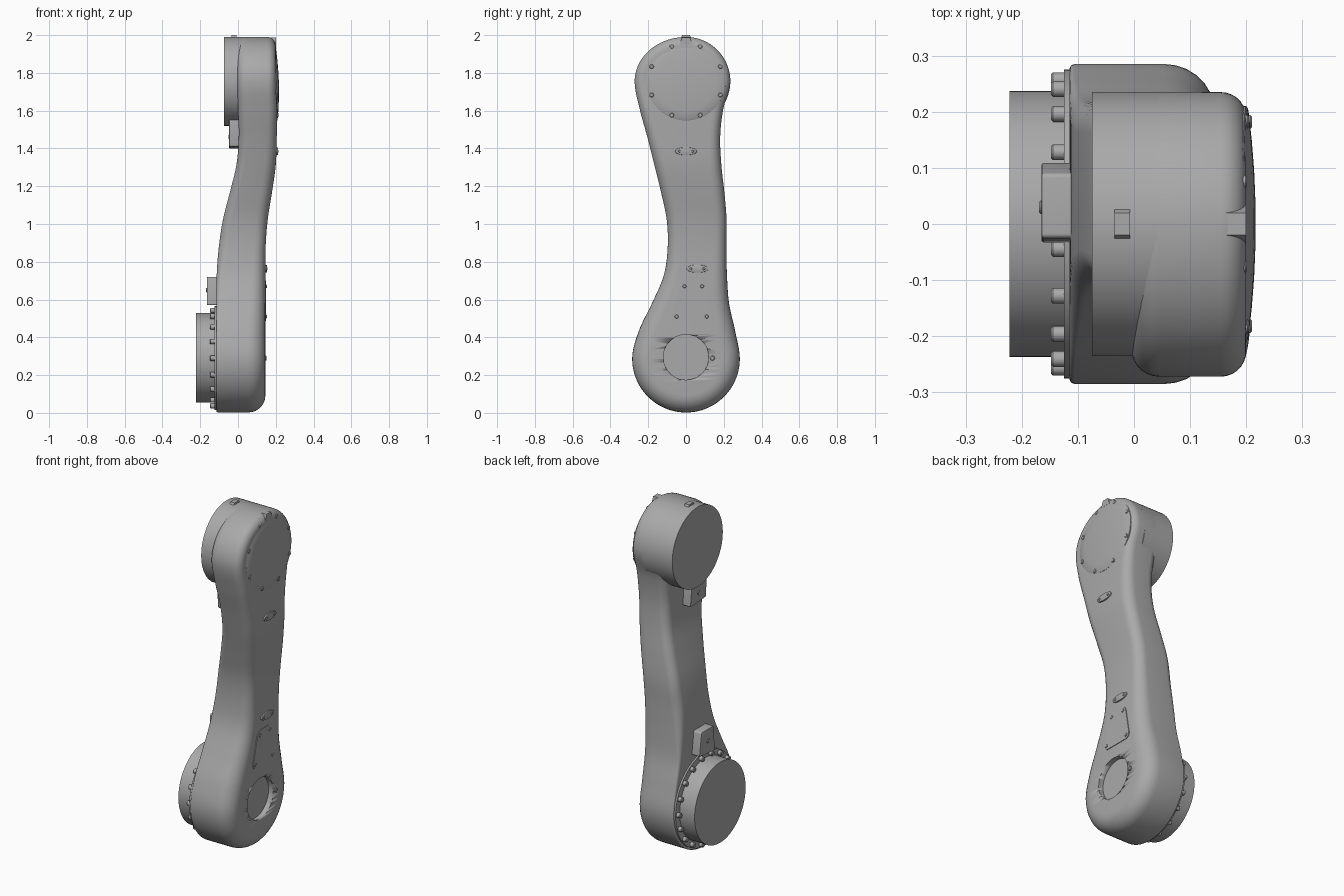
import bpy, bmesh, math
from mathutils import Matrix, Vector

cube = bpy.data.objects.get("Cube")
if cube:
    bpy.data.objects.remove(cube, do_unlink=True)

grey = bpy.data.materials.new("cast grey")
grey.use_nodes = True
color = (0.4, 0.4, 0.4, 1)
grey.diffuse_color = color
grey.node_tree.nodes["Principled BSDF"].inputs["Base Color"].default_value = color

BOTTOM, TOP = 0.287, 1.755      # heights of the two joint axes
R_BOTTOM, R_TOP = 0.285, 0.235  # joint radii


def finish(name, bm):
    bmesh.ops.recalc_face_normals(bm, faces=bm.faces)
    mesh = bpy.data.meshes.new(name)
    bm.to_mesh(mesh)
    bm.free()
    mesh.materials.append(grey)
    obj = bpy.data.objects.new(name, mesh)
    bpy.context.collection.objects.link(obj)
    for other in bpy.context.selected_objects:
        other.select_set(False)
    obj.select_set(True)
    bpy.context.view_layer.objects.active = obj
    bpy.ops.object.shade_smooth_by_angle(angle=math.radians(35))
    return obj


def lathe(name, profile, centre, segments=64, tilt=0):
    """Turn (x, radius) pairs around the x axis."""
    bm = bmesh.new()
    rings = []
    for x, r in profile:
        angles = [math.tau * k / segments for k in range(segments)]
        rings.append([bm.verts.new((x, r * math.cos(a), r * math.sin(a))) for a in angles])
    for a, b in zip(rings, rings[1:]):
        for k in range(segments):
            n = (k + 1) % segments
            bm.faces.new((a[k], a[n], b[n], b[k]))
    bm.faces.new(rings[0])
    bm.faces.new(rings[-1])
    bm.transform(Matrix.Translation(centre) @ Matrix.Rotation(tilt, 4, "Y"))
    return finish(name, bm)


def cylinder(name, x0, x1, r, y, z, segments=64):
    return lathe(name, [(x0, r), (x1, r)], (0, y, z), segments)


def bolt(name, x0, x1, r, y, z):
    """Round screw head with a small chamfer on its outer end."""
    tip = x1 - math.copysign(r * 0.25, x1 - x0)
    return lathe(name, [(x0, r), (tip, r), (x1, r * 0.75)], (0, y, z), 12)


def plate(name, outline, x0, x1, corner=0, edge=0):
    """Extrude a (y, z) outline along x, rounding its corners and outer edge."""
    bm = bmesh.new()
    face = bm.faces.new([bm.verts.new((x0, y, z)) for y, z in outline])
    new = bmesh.ops.extrude_face_region(bm, geom=[face])["geom"]
    bmesh.ops.translate(bm, verts=[v for v in new if isinstance(v, bmesh.types.BMVert)],
                        vec=(x1 - x0, 0, 0))
    if corner:
        sides = [e for e in bm.edges if abs(e.verts[0].co.x - e.verts[1].co.x) > 1e-4]
        bmesh.ops.bevel(bm, geom=sides, offset=corner, segments=5, affect="EDGES", profile=0.5)
    if edge:
        rim = [e for e in bm.edges if all(abs(v.co.x - x1) < 1e-4 for v in e.verts)]
        bmesh.ops.bevel(bm, geom=rim, offset=edge, segments=2, affect="EDGES", profile=0.5)
    return finish(name, bm)


# Arm sections at even heights between the joints
SECTIONS = {
    "left": (-.285, -.25, -.18, -.118, -.097, -.102, -.132, -.168, -.205, -.245, -.272),
    "right": (.285, .26, .228, .217, .214, .215, .203, .187, .181, .197, .235),
    "inner": (-.115, -.115, -.115, -.113, -.102, -.08, -.043, -.008, .004, 0, -.005),
    "outer": (.145, .145, .145, .145, .146, .157, .18, .2, .205, .206, .2),
    "outer_round": (.09, .09, .08, .07, .06, .06, .06, .06, .055, .05, .045),
    "inner_round": (.01, .01, .02, .035, .05, .05, .05, .05, .05, .05, .05),
}


def section(key, z):
    """Smooth interpolation through the section values."""
    v = SECTIONS[key]
    last = len(v) - 1
    t = min(max((z - BOTTOM) / (TOP - BOTTOM), 0), 1) * last
    i = min(int(t), last - 1)
    t -= i
    p, q = v[i], v[i + 1]
    m = (q - v[i - 1]) / 2 if i else 0
    n = (v[i + 2] - p) / 2 if i + 2 <= last else 0
    return (p * (1 + 2 * t) + m * t) * (1 - t) ** 2 + (q * (3 - 2 * t) - n * (1 - t)) * t * t


# Arm outline: round bottom, curved sides, round top
rows = []
for k in range(20):
    a = math.radians(3 + 87 * k / 20)
    w = R_BOTTOM * math.sin(a)
    rows.append((-w, w, BOTTOM - R_BOTTOM * math.cos(a)))
for k in range(61):
    z = BOTTOM + (TOP - BOTTOM) * k / 60
    rows.append((section("left", z), section("right", z), z))
for k in range(19, -1, -1):
    a = math.radians(3 + 87 * k / 20)
    s = math.sin(a)
    rows.append((SECTIONS["left"][-1] * s, SECTIONS["right"][-1] * s, TOP + R_TOP * math.cos(a)))
loop = [Vector((l, z)) for l, r, z in rows] + [Vector((r, z)) for l, r, z in reversed(rows)]
count = len(loop)

# Arm body: rings of the outline, inset along both rounded edges
bm = bmesh.new()
rings = []
STEPS = 7
for side, way in (("inner", 1), ("outer", -1)):
    for k in range(STEPS + 1):
        a = math.radians(90) * (k / STEPS if way < 0 else 1 - k / STEPS)
        ring = []
        for i, p in enumerate(loop):
            t = (loop[(i + 1) % count] - loop[i - 1]).normalized()
            r = section(side + "_round", p.y)
            q = p + Vector((t.y, -t.x)) * r * (1 - math.cos(a))
            x = section(side, q.y) + way * r * (1 - math.sin(a))
            ring.append(bm.verts.new((x, q.x, q.y)))
        rings.append(ring)
for a, b in zip(rings, rings[1:]):
    for k in range(count):
        n = (k + 1) % count
        bm.faces.new((a[k], a[n], b[n], b[k]))
for ring in (rings[0], rings[-1]):
    for k in range(count // 2 - 1):
        bm.faces.new((ring[k], ring[k + 1], ring[-k - 2], ring[-k - 1]))
body = finish("arm_body", bm)

# Round recess in the lower joint
cutter = cylinder("recess_cutter", 0.115, 0.3, 0.12, 0, 0.295)
cutter.hide_render = True
cut = body.modifiers.new("recess", "BOOLEAN")
cut.operation, cut.object, cut.solver = "DIFFERENCE", cutter, "EXACT"
bpy.context.view_layer.objects.active = body
bpy.ops.object.modifier_apply(modifier=cut.name)
bpy.data.objects.remove(cutter, do_unlink=True)

# Lower joint: mounting ring, drum and bolt circle
cylinder("lower_ring", -0.125, -0.1, 0.275, 0, BOTTOM + 0.003)
cylinder("lower_drum", -0.222, -0.1, 0.237, 0, BOTTOM + 0.005)
for k in range(18):
    a = math.tau * k / 18
    bolt(f"ring_bolt_{k + 1}", -0.12, -0.148, 0.014,
         0.256 * math.cos(a), BOTTOM + 0.003 + 0.256 * math.sin(a))
bolt("joint_plug", 0.13, 0.152, 0.013, 0.14, 0.29)

# Upper joint: drum, domed cover and its screws
cylinder("upper_drum", -0.075, 0.12, R_TOP, 0, TOP)
dome = [(-0.03, 0.21), (0, 0.21)] + [(0.014 * (1 - (r / 0.21) ** 2) + 0.002, r)
                                    for r in (0.206, 0.16, 0.11, 0.06, 0.01)]
lathe("upper_cover", dome, (0.2, 0, 1.758), tilt=math.radians(-2))
for k in range(8):
    a = math.tau * (k + 0.5) / 8
    s = math.sin(a)
    bolt(f"cover_screw_{k + 1}", 0.18, 0.208 - 0.007 * s, 0.012,
         0.197 * math.cos(a), 1.758 + 0.197 * s)
plate("cover_tab", [(-.035, 1.95), (.035, 1.95), (.02, 1.988), (-.02, 1.988)], 0.155, 0.2)
plate("top_lug", [(-.03, 1.98), (.03, 1.98), (.02, 2), (-.02, 2)], -0.035, -0.007)

# Access panel with corner screws
panel = [(-.078, .487), (.14, .487), (.102, .7), (-.025, .7)]
plate("access_panel", panel, 0.13, 0.149, corner=0.035)
for k, (y, z) in enumerate([(-.05, .51), (.11, .51), (.085, .67), (-.008, .67)]):
    bolt(f"panel_screw_{k + 1}", 0.14, 0.153, 0.01, y, z)

# Oval caps along the arm
for name, y, z in (("lower", 0.06, 0.763), ("upper", 0, 1.385)):
    x = section("outer", z)
    oval = [(y + 0.057 * math.cos(a), z + 0.021 * math.sin(a))
            for a in (math.tau * k / 28 for k in range(28))]
    plate(name + "_oval_cap", oval, x - 0.02, x + 0.008, edge=0.003)
    for side in (-1, 1):
        bolt(f"{name}_cap_screw_{side + 2}", x, x + 0.012, 0.007, y + side * 0.035, z)

# Connector boxes on the inner face
plate("lower_connector", [(-.033, .57), (.11, .585), (.09, .72), (-.025, .72)],
      -0.1, -0.165, corner=0.008, edge=0.004)
bolt("lower_connector_screw", -0.16, -0.169, 0.012, 0.03, 0.65)
plate("upper_connector", [(-.12, 1.41), (.025, 1.4), (.01, 1.55), (-.13, 1.55)],
      0.03, -0.047, corner=0.008, edge=0.004)
bolt("upper_connector_screw", -0.04, -0.051, 0.012, -0.05, 1.46)
